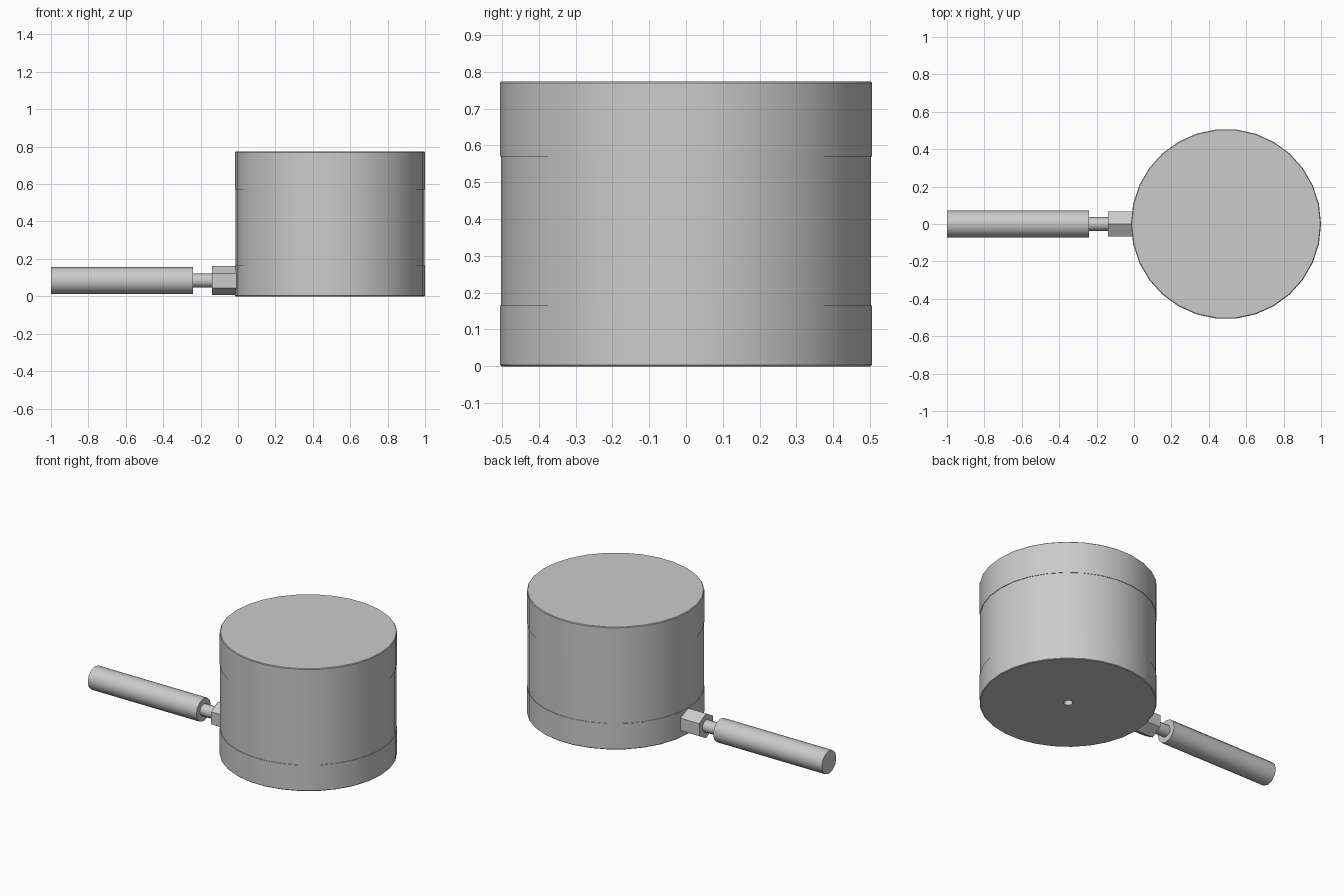
import bpy, bmesh, math
from mathutils import Matrix

cube = bpy.data.objects.get("Cube")
if cube:
    bpy.data.objects.remove(cube, do_unlink=True)

steel = bpy.data.materials.new("steel_grey")
steel.use_nodes = True
colour = (0.6, 0.6, 0.6, 1)
steel.diffuse_color = colour
steel.node_tree.nodes["Principled BSDF"].inputs["Base Color"].default_value = colour


def lathe(name, profile, sides, matrix, angle, smooth=True):
    """Turn a (radius, height) profile around z; zero radii close the ends."""
    bm = bmesh.new()
    rings = []
    for r, z in profile:
        if r == 0:
            rings.append([bm.verts.new((0, 0, z))] * sides)
        else:
            rings.append([bm.verts.new((r * math.cos(math.tau * i / sides),
                                        r * math.sin(math.tau * i / sides), z))
                          for i in range(sides)])
    for low, high in zip(rings, rings[1:]):
        for i in range(sides):
            j = (i + 1) % sides
            corners = dict.fromkeys((low[i], low[j], high[j], high[i]))
            bm.faces.new(list(corners))
    bmesh.ops.recalc_face_normals(bm, faces=bm.faces)
    bm.transform(matrix)
    mesh = bpy.data.meshes.new(name)
    bm.to_mesh(mesh)
    bm.free()
    mesh.materials.append(steel)
    ob = bpy.data.objects.new(name, mesh)
    bpy.context.collection.objects.link(ob)
    if smooth:
        bpy.ops.object.select_all(action="DESELECT")
        ob.select_set(True)
        bpy.context.view_layer.objects.active = ob
        bpy.ops.object.shade_smooth_by_angle(angle=math.radians(angle))
    return ob


# Drum housing: raised end bands, chamfered rims, small mounting hole below
R, MID, HOLE, C, TOP = 0.508, 0.505, 0.026, 0.004, 0.774
housing = [(0, 0.08), (HOLE, 0.08), (HOLE, 0), (R - C, 0), (R, C),
           (R, 0.165), (MID, 0.165), (MID, 0.57), (R, 0.57),
           (R, TOP - C), (R - C, TOP), (0, TOP)]
lathe("drum_housing", housing, 30, Matrix.Translation((0.492, 0, 0)), 30)

# Side connector, running along x
AXIS_Z = 0.084


def bar(name, x0, x1, radius, sides, smooth=True):
    turn = Matrix.Translation((0, 0, AXIS_Z)) @ Matrix.Rotation(math.pi / 2, 4, "Y")
    profile = [(0, x0), (radius, x0), (radius, x1), (0, x1)]
    return lathe(name, profile, sides, turn, 40, smooth)


bar("hex_nut", -0.14, 0.03, 0.078, 6, smooth=False)
bar("cable_neck", -0.26, -0.12, 0.037, 12)
bar("cable_sleeve", -1.0, -0.24, 0.072, 12)
